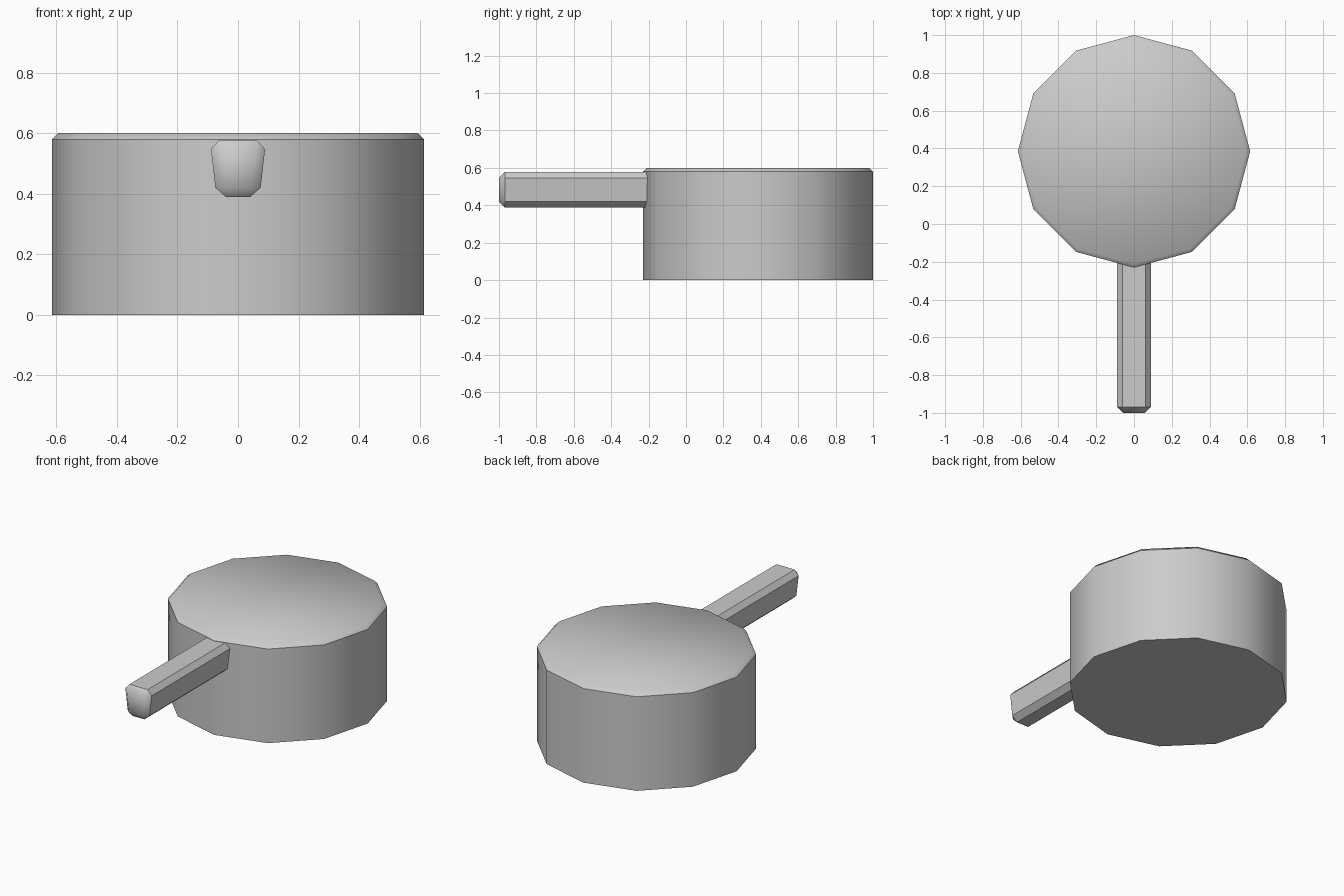
import bpy
import bmesh
from math import radians

cube = bpy.data.objects.get("Cube")
if cube:
    bpy.data.objects.remove(cube, do_unlink=True)

GREY = (0.6, 0.6, 0.6, 1.0)
metal = bpy.data.materials.new("grey_metal")
metal.use_nodes = True
metal.diffuse_color = GREY
metal.node_tree.nodes["Principled BSDF"].inputs["Base Color"].default_value = GREY


def add_object(name, bm):
    bmesh.ops.recalc_face_normals(bm, faces=bm.faces)
    mesh = bpy.data.meshes.new(name)
    bm.to_mesh(mesh)
    bm.free()
    mesh.materials.append(metal)
    obj = bpy.data.objects.new(name, mesh)
    bpy.context.collection.objects.link(obj)
    return obj


# Pot body: a twelve-sided drum with a small chamfer round the capped top
RADIUS, HEIGHT, CENTRE_Y, CHAMFER = 0.615, 0.6, 0.385, 0.02
bm = bmesh.new()
bmesh.ops.create_cone(bm, cap_ends=True, segments=12, radius1=RADIUS,
                      radius2=RADIUS, depth=HEIGHT)
bmesh.ops.translate(bm, verts=bm.verts, vec=(0, CENTRE_Y, HEIGHT / 2))
rim = [e for e in bm.edges if all(v.co.z > HEIGHT / 2 for v in e.verts)]
bmesh.ops.bevel(bm, geom=rim, offset=CHAMFER, segments=1, affect='EDGES')

# Soft shading on the wall and on the top, with creases at base and chamfer
for face in bm.faces:
    face.smooth = True
for edge in bm.edges:
    low, high = sorted(v.co.z for v in edge.verts)
    level = high - low < 0.001
    edge.smooth = not (level and high < HEIGHT - 0.001)
add_object("pot_body", bm)

# Handle: a chamfered bar, narrower underneath, running into the pot wall
FRONT, BACK, TOP, BOTTOM = -1.0, -0.18, 0.578, 0.389
bm = bmesh.new()
bmesh.ops.create_cube(bm, size=2)
for v in bm.verts:
    half_width = 0.093 if v.co.z > 0 else 0.071
    v.co.x *= half_width
    v.co.y = BACK if v.co.y > 0 else FRONT
    v.co.z = TOP if v.co.z > 0 else BOTTOM
outer = [e for e in bm.edges if any(v.co.y < BACK - 0.01 for v in e.verts)]
bmesh.ops.bevel(bm, geom=outer, offset=0.031, segments=1, affect='EDGES')

# Long faces stay flat; the chamfered tip is rounded by its shading
for face in bm.faces:
    face.smooth = all(v.co.y < FRONT + 0.1 for v in face.verts)
for edge in bm.edges:
    edge.smooth = all(f.smooth for f in edge.link_faces)
add_object("handle", bm)
